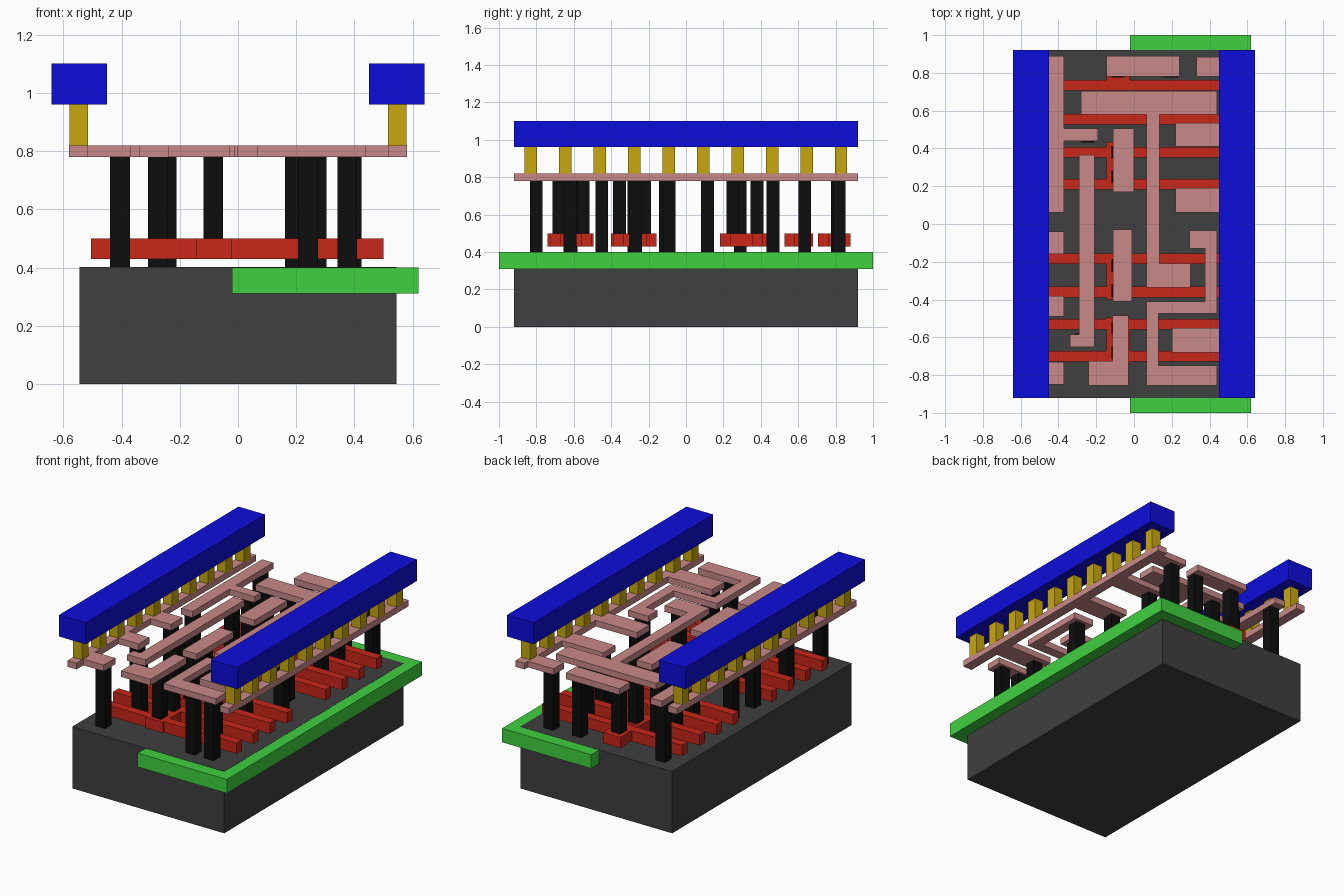
import bpy, bmesh
from mathutils import Matrix, Vector


def mat(name, rgb):
    m = bpy.data.materials.new(name)
    m.diffuse_color = (*rgb, 1)
    return m


DARK = mat("dark_grey", (0.05, 0.05, 0.05))
GREEN = mat("green", (0.05, 0.64, 0.05))
GREY = mat("light_grey", (0.45, 0.45, 0.45))
RED = mat("red", (0.58, 0.02, 0.01))
BLACK = mat("black", (0.004, 0.004, 0.004))
PINK = mat("pink", (0.59, 0.25, 0.25))
GOLD = mat("gold", (0.58, 0.39, 0.004))
BLUE = mat("blue", (0.004, 0.004, 0.72))


def finish(name, bm, material):
    bmesh.ops.recalc_face_normals(bm, faces=bm.faces)
    me = bpy.data.meshes.new(name)
    bm.to_mesh(me)
    bm.free()
    me.materials.append(material)
    ob = bpy.data.objects.new(name, me)
    bpy.context.collection.objects.link(ob)
    return ob


def boxes(name, rects, z0, z1, material):
    """One object made of boxes; each rect is (x0, x1, y0, y1)."""
    bm = bmesh.new()
    for x0, x1, y0, y1 in rects:
        c = Vector(((x0 + x1) / 2, (y0 + y1) / 2, (z0 + z1) / 2))
        s = Matrix.Diagonal((x1 - x0, y1 - y0, z1 - z0, 1))
        bmesh.ops.create_cube(bm, size=1, matrix=Matrix.Translation(c) @ s)
    return finish(name, bm, material)


def plate(name, outline):
    """Metal trace: outline extruded through the wiring layer."""
    bm = bmesh.new()
    f = bm.faces.new([bm.verts.new((x, y, 0.78)) for x, y in outline])
    r = bmesh.ops.extrude_face_region(bm, geom=[f])
    top = [v for v in r["geom"] if isinstance(v, bmesh.types.BMVert)]
    bmesh.ops.translate(bm, verts=top, vec=(0, 0, 0.04))
    return finish(name, bm, PINK)


def square(x, y, w):
    return (x - w / 2, x + w / 2, y - w / 2, y + w / 2)


# Base block, well slab and the flush active areas
boxes("substrate", [(-0.545, 0.545, -0.92, 0.92)], 0, 0.401, DARK)
boxes("well", [(-0.02, 0.62, -1, 1)], 0.31, 0.40, GREEN)
boxes("active_areas", [(-0.45, -0.2, -0.86, -0.04), (-0.45, -0.2, 0.04, 0.88),
                       (0.18, 0.44, -0.86, -0.04), (0.18, 0.44, 0.04, 0.88)],
      0.36, 0.40, GREY)

# Red gate strips with their contact pads
for i, y in enumerate((-0.70, -0.53, -0.36, -0.185, 0.21, 0.38, 0.555, 0.735)):
    boxes(f"gate_strip_{i + 1}", [(-0.505, 0.50, y - 0.028, y + 0.028)],
          0.43, 0.50, RED)
pads = [(-0.74, -0.495), (-0.40, -0.157), (0.182, 0.435), (0.527, 0.68), (0.707, 0.88)]
for i, (a, b) in enumerate(pads):
    boxes(f"gate_pad_{i + 1}", [(-0.145, -0.02, a, b)], 0.43, 0.50, RED)

# Black contact posts: down to the base, or onto the gate pads
base_posts = [(-0.405, -0.80), (-0.405, -0.45), (-0.405, -0.11), (-0.405, 0.115),
              (-0.405, 0.81), (-0.275, -0.615), (-0.245, -0.28), (-0.245, 0.29),
              (-0.245, 0.465), (-0.245, 0.635), (0.24, -0.80), (0.375, -0.80),
              (0.27, -0.62), (0.24, -0.27), (0.375, -0.09), (0.27, 0.115),
              (0.27, 0.465), (0.27, 0.635), (0.195, 0.81), (0.39, 0.82)]
pad_posts = [(-0.085, y) for y in (-0.68, -0.55, -0.355, -0.22, 0.25, 0.38, 0.635, 0.81)]
boxes("base_posts", [square(x, y, 0.068) for x, y in base_posts], 0.40, 0.78, BLACK)
boxes("pad_posts", [square(x, y, 0.068) for x, y in pad_posts], 0.50, 0.78, BLACK)

# Pink wiring layer: supply strips with their stubs
boxes("left_strip", [(-0.58, -0.515, -0.92, 0.92)]
      + [(-0.515, -0.37, a, b) for a, b in ((-0.85, -0.73), (-0.49, -0.38), (-0.16, -0.04))],
      0.78, 0.82, PINK)
boxes("right_strip", [(0.515, 0.58, -0.92, 0.92),
                      (0.33, 0.515, 0.78, 0.885), (0.22, 0.515, 0.41, 0.535),
                      (0.22, 0.515, 0.06, 0.19), (0.20, 0.515, -0.68, -0.55)],
      0.78, 0.82, PINK)

# Pink wiring layer: separate traces
plate("left_trace", [(-0.45, 0.06), (-0.37, 0.06), (-0.37, 0.44), (-0.19, 0.44),
                     (-0.19, 0.505), (-0.37, 0.505), (-0.37, 0.89), (-0.45, 0.89)])
plate("long_trace", [(-0.34, -0.65), (-0.21, -0.65), (-0.21, 0.365), (-0.29, 0.365),
                     (-0.29, -0.585), (-0.34, -0.585)])
plate("middle_trace_back", [(-0.11, 0.17), (0, 0.17), (0, 0.505), (-0.11, 0.505)])
plate("middle_trace_front", [(-0.11, -0.41), (-0.01, -0.41), (-0.01, -0.03), (-0.11, -0.03)])
plate("front_trace", [(-0.24, -0.855), (-0.03, -0.855), (-0.03, -0.485),
                      (-0.115, -0.485), (-0.115, -0.725), (-0.24, -0.725)])
plate("back_trace", [(-0.145, 0.78), (0.24, 0.78), (0.24, 0.89), (-0.145, 0.89)])
plate("cross_trace", [(-0.28, 0.58), (0.065, 0.58), (0.065, -0.335), (0.30, -0.335),
                      (0.30, -0.21), (0.135, -0.21), (0.135, 0.58), (0.44, 0.58),
                      (0.44, 0.705), (-0.28, 0.705)])
plate("hook_trace", [(0.065, -0.855), (0.44, -0.855), (0.44, -0.75), (0.13, -0.75),
                     (0.13, -0.475), (0.44, -0.475), (0.44, -0.035), (0.295, -0.035),
                     (0.295, -0.13), (0.375, -0.13), (0.375, -0.41), (0.065, -0.41)])

# Gold vias and blue power rails on both sides
for side, s in (("left", -1), ("right", 1)):
    boxes(f"{side}_vias",
          [square(s * 0.547, -0.83 + 0.1844 * i, 0.065) for i in range(10)],
          0.82, 0.96, GOLD)
    c = s * 0.545
    boxes(f"{side}_power_rail", [(c - 0.095, c + 0.095, -0.92, 0.92)], 0.96, 1.10, BLUE)
